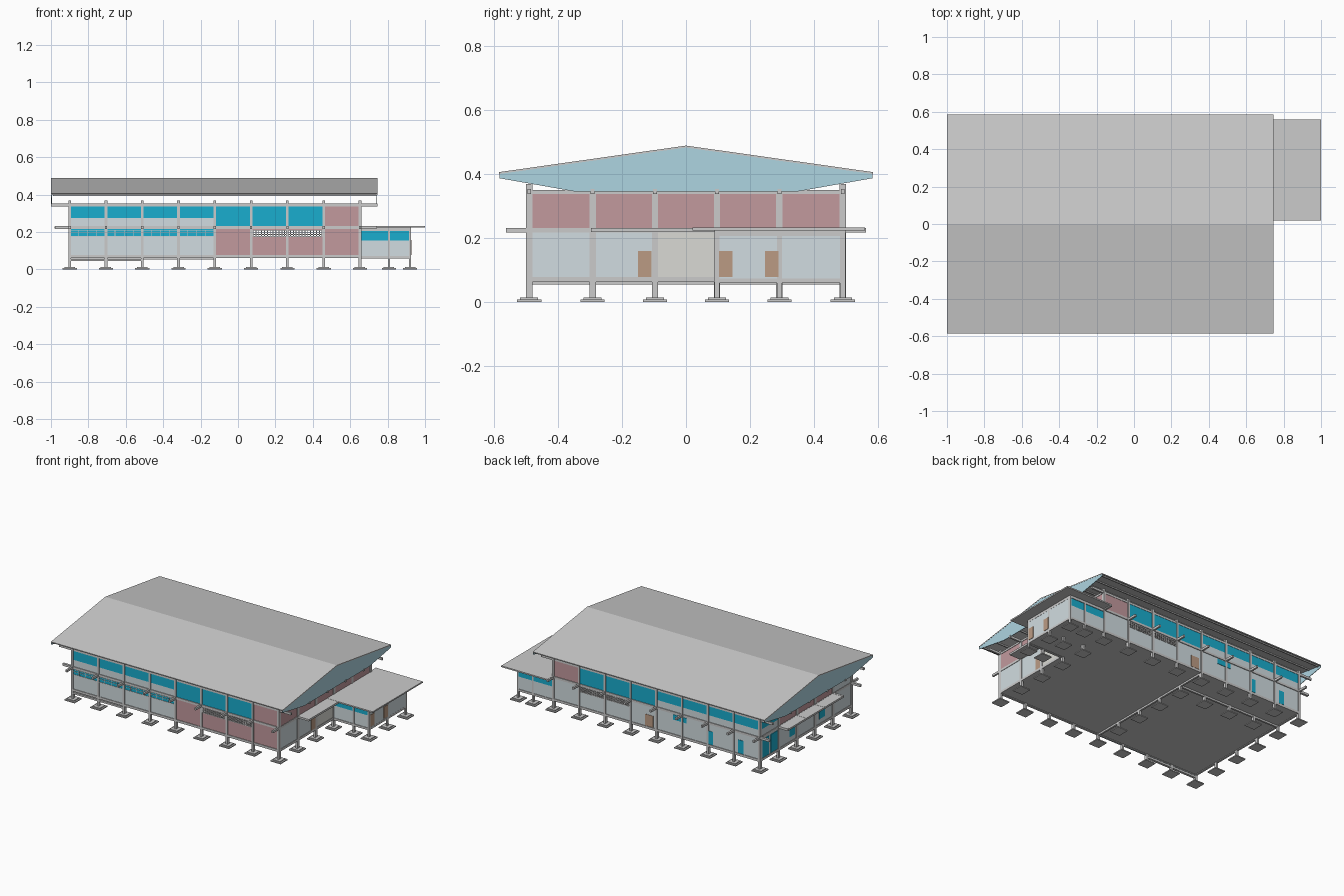
import bpy, bmesh
from mathutils import Matrix, Vector

if "Cube" in bpy.data.objects:
    bpy.data.objects.remove(bpy.data.objects["Cube"])


def material(name, rgb):
    m = bpy.data.materials.new(name)
    m.diffuse_color = (*rgb, 1)
    m.use_nodes = True
    m.node_tree.nodes["Principled BSDF"].inputs["Base Color"].default_value = m.diffuse_color
    return m


TEAL = material("teal_glass", (0.01, 0.42, 0.62))
PINK = material("pink_wall", (0.54, 0.32, 0.34))
PALE = material("pale_wall", (0.64, 0.72, 0.75))
BLUE = material("blue_gable", (0.42, 0.66, 0.75))
BROWN = material("brown_door", (0.50, 0.33, 0.23))
BEIGE = material("beige_panel", (0.70, 0.70, 0.66))


def finish(name, bm, mat=None):
    mesh = bpy.data.meshes.new(name)
    bm.to_mesh(mesh)
    bm.free()
    ob = bpy.data.objects.new(name, mesh)
    bpy.context.collection.objects.link(ob)
    if mat:
        mesh.materials.append(mat)
    return ob


def boxes(name, items, mat=None):
    """One object from boxes given as x0, x1, y0, y1, z0, z1."""
    bm = bmesh.new()
    for x0, x1, y0, y1, z0, z1 in items:
        c = Vector(((x0 + x1) / 2, (y0 + y1) / 2, (z0 + z1) / 2))
        s = (x1 - x0, y1 - y0, z1 - z0, 1)
        bmesh.ops.create_cube(bm, size=1, matrix=Matrix.Translation(c) @ Matrix.Diagonal(s))
    return finish(name, bm, mat)


def prism(name, profile, x0, x1, mat=None):
    """Extrude a y-z profile along x."""
    bm = bmesh.new()
    face = bm.faces.new([bm.verts.new((x0, y, z)) for y, z in profile])
    ext = bmesh.ops.extrude_face_region(bm, geom=[face])
    bmesh.ops.translate(bm, vec=(x1 - x0, 0, 0),
                        verts=[v for v in ext["geom"] if isinstance(v, bmesh.types.BMVert)])
    bmesh.ops.recalc_face_normals(bm, faces=bm.faces)
    return finish(name, bm, mat)


def along_x(y, spans):
    return [(a, b, y - 0.004, y + 0.004, z0, z1) for a, b, z0, z1 in spans]


def along_y(x, spans):
    return [(x - 0.004, x + 0.004, a, b, z0, z1) for a, b, z0, z1 in spans]


XS = [-0.9 + 0.194 * i for i in range(9)]
YS = [-0.49, -0.292, -0.097, 0.097, 0.292, 0.49]
L, R, F, B = XS[0], XS[8], -0.49, 0.49
MID, PK = XS[4], XS[7]
ANNEX = [(x, y) for x in (0.807, 0.92) for y in YS[3:]]

# Columns and pad footings
edge = [(x, y) for x in XS for y in YS if x in (L, R) or y in (F, B)]
inner = [(MID, y) for y in YS[1:5]] + [(x, YS[4]) for x in XS[1:4]]
boxes("main_columns", [(x - .007, x + .007, y - .01, y + .01, 0, .368 if abs(y) > .4 else .345)
                       for x, y in edge])
boxes("inner_stub_columns", [(x - .007, x + .007, y - .01, y + .01, 0, .07) for x, y in inner])
boxes("annex_columns", [(x - .005, x + .005, y - .008, y + .008, 0, .225) for x, y in ANNEX])
boxes("footings", [(x - .038, x + .038, y - .038, y + .038, 0, .007) for x, y in edge + inner + ANNEX])
boxes("footing_caps", [(x - .028, x + .028, y - .028, y + .028, .007, .013) for x, y in edge + inner + ANNEX])

# Floor slabs and ground beams
boxes("floor_slab", [(L, R, F, B, .066, .074), (R, .92, YS[3], B, .06, .068)])
boxes("ground_beams",
      [(L, R, y - .008, y + .008, .062, .078) for y in (F, B)] +
      [(x - .007, x + .007, F, B, .062, .078) for x in (L, R)] +
      [(L, MID, YS[4] - .006, YS[4] + .006, .054, .066),
       (MID - .006, MID + .006, F, B, .054, .066),
       (L, XS[2], F - .008, F + .008, .044, .056)] +
      [(R, .925, y - .008, y + .008, .058, .072) for y in (YS[3], B)] +
      [(.915, .925, YS[3], B, .058, .072)])

# Middle beams with brackets sticking out past the columns
boxes("middle_beams",
      [(L, R, y - .009, y + .009, .216, .231) for y in (F, B)] +
      [(x - .007, x + .007, F, B, .216, .231) for x in (L, R)])
boxes("middle_brackets",
      [(x - .006, x + .006, s * .525 - .037, s * .525 + .037, .216, .231) for x in XS for s in (-1, 1)] +
      [(-.975, L, y - .008, y + .008, .216, .231) for y in YS])

# Upper beams running out to the gable ends
boxes("upper_beams",
      [(-1, .747, y - .006, y + .006, .337, .352) for y in YS] +
      [(x - .007, x + .007, F, B, .337, .350) for x in (L, R)])

# Canopies and the annex roof
boxes("left_canopy", [(-.98, L, -.3, .3, .218, .230)])
boxes("right_canopy", [(R, .742, -.297, .1, .218, .231)])
boxes("annex_roof", [(R, 1, .02, .56, .223, .232)])
boxes("annex_roof_beams", [(R, .925, y - .008, y + .008, .206, .223) for y in YS[3:]] +
      [(.913, .925, YS[3], B, .206, .223)])

# Main roof sheet, purlins beneath it, and gable plates
prism("roof", [(-.585, .405), (0, .488), (.585, .405), (.585, .399), (0, .482), (-.585, .399)], -1, .745)
boxes("roof_purlins", [(-.99, .74, s * y - .004, s * y + .004, .474 - y * .1419, .484 - y * .1419)
                       for s in (-1, 1) for y in [.06 + .085 * i for i in range(7)]])
GABLE = [(-.583, .403), (0, .486), (.583, .403), (.583, .386), (.35, .345), (-.35, .345), (-.583, .386)]
prism("left_gable", GABLE, -.999, -.995, BLUE)
prism("right_gable", GABLE, .740, .744, BLUE)

# Front wall
boxes("front_pale_wall", along_x(F, [(L, MID, .06, .176), (L, MID, .23, .276)]), PALE)
boxes("front_glass", along_x(F, [(L, MID, .176, .216), (L, MID, .276, .338), (MID, PK, .23, .338)]), TEAL)
LATTICE = (.08, .45, .176, .210)
la, lb, lz0, lz1 = LATTICE
pierced = [(MID, la, .07, .217), (la, lb, .07, lz0), (la, lb, lz1, .217)]
boxes("front_pink_wall", along_x(F, pierced + [(lb, R, .07, .217), (PK, R, .23, .338)]), PINK)

# Back wall
boxes("back_pale_wall", along_x(B, pierced + [(lb, R, .07, .217), (L, MID, .07, .217),
                                              (L, MID, .23, .276)]), PALE)
boxes("back_glass", along_x(B, [(MID, PK, .23, .338), (L, MID, .276, .338)]), TEAL)
boxes("back_pink_wall", along_x(B, [(PK, R, .23, .338)]), PINK)
boxes("back_windows", [(x - w, x + w, B + .003, B + .007, z0, z1) for x, w, z0, z1 in
                       [(-.30, .05, .176, .210), (-.53, .02, .08, .17), (-.76, .02, .08, .17)]], TEAL)
boxes("back_door", [(-.10, -.04, B + .003, B + .007, .08, .158)], BROWN)

# Pierced block screens in both long walls
screens = []
for y in (F, B):
    n = 24
    screens += [(x - .0025, x + .0025, y - .006, y + .006, lz0, lz1)
                for x in [la + (lb - la) * i / n for i in range(n + 1)]]
    screens += [(la, lb, y - .006, y + .006, z - .002, z + .002)
                for z in [lz0 + (lz1 - lz0) * i / 3 for i in range(4)]]
boxes("block_screens", screens)

# Window frames on the front strip
boxes("front_window_frames",
      [(L, MID, F - .006, F + .006, z - .0015, z + .0015) for z in (.177, .197, .210)] +
      [(x - .0015, x + .0015, F - .006, F + .006, .177, .21)
       for x in [L + (MID - L) * i / 16 for i in range(17)]])

# Right end wall
boxes("right_pink_wall", along_y(R, [(F, B, .23, .338)]), PINK)
boxes("right_pale_wall", along_y(R, [(F, YS[2], .07, .217), (YS[3], B, .07, .217)]), PALE)
boxes("right_entrance_panel", along_y(R, [(YS[2], YS[3], .07, .217)]), BEIGE)
boxes("right_door", [(R + .003, R + .007, -.15, -.108, .078, .158)], BROWN)

# Left end wall
boxes("left_pale_wall", along_y(L, [(F, B, .07, .217), (YS[4], B, .23, .276), (F, YS[1], .23, .276)]), PALE)
boxes("left_glass", along_y(L, [(YS[4], B, .276, .338), (F, YS[1], .276, .338)]), TEAL)
boxes("left_pink_wall", along_y(L, [(YS[1], YS[4], .23, .338)]), PINK)
boxes("left_windows", [(L - .007, L - .003, a, b, z0, z1) for a, b, z0, z1 in
                       [(.31, .38, .08, .205), (.40, .47, .08, .205), (.12, .18, .11, .18),
                        (-.20, -.14, .11, .18)]], TEAL)

# Annex walls, high windows and doors
boxes("annex_walls", along_x(YS[3], [(R, .92, .065, .156)]) + along_x(B, [(R, .92, .065, .156)]) +
      along_y(.92, [(YS[3], B, .065, .21)]), PALE)
boxes("annex_glass", along_x(YS[3], [(R, .92, .156, .207)]) + along_x(B, [(R, .92, .156, .207)]), TEAL)
boxes("annex_doors", [(.923, .927, a, a + .042, .078, .158) for a in (.103, .247)], BROWN)
